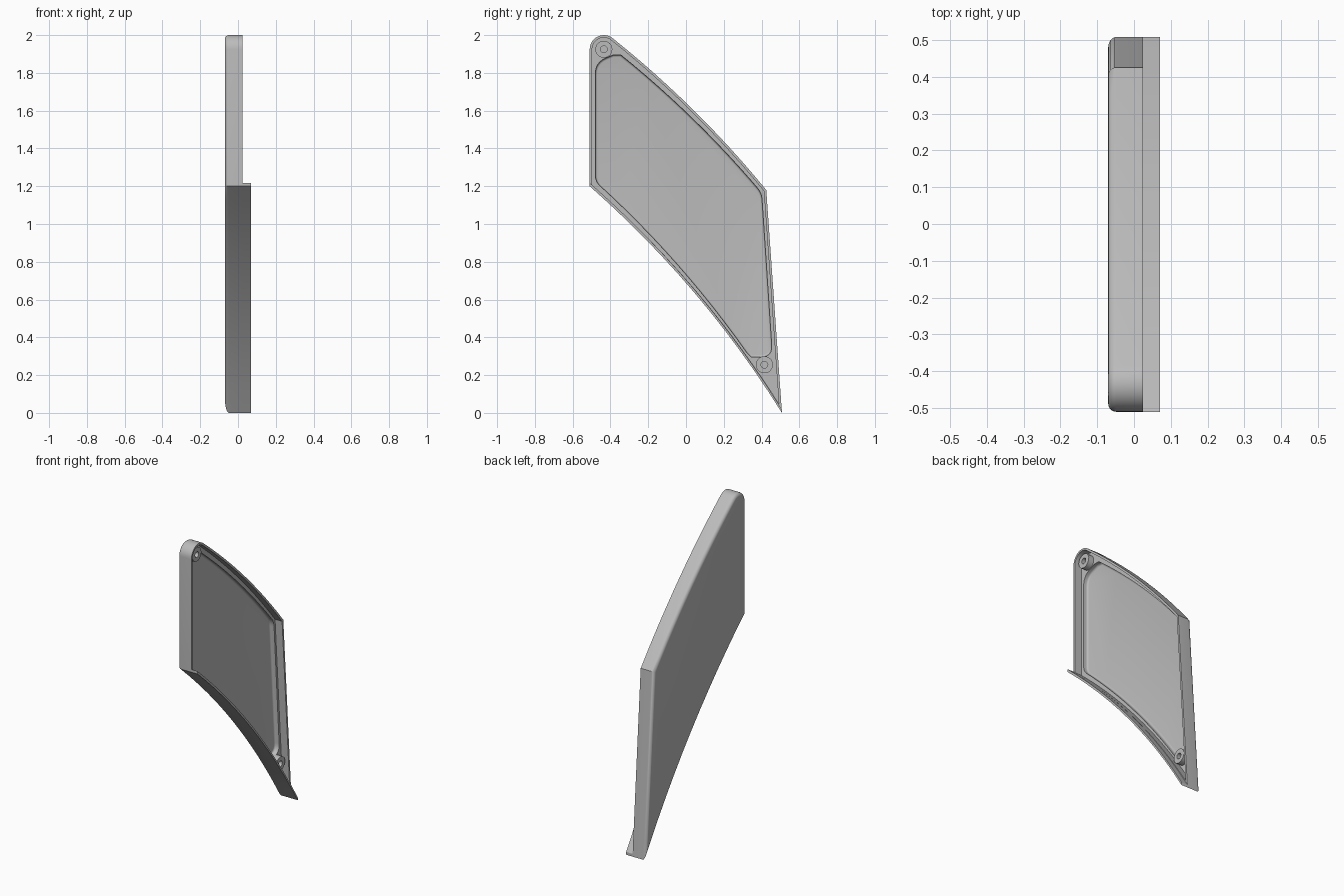
import bpy, bmesh, math
from mathutils import Vector

cube = bpy.data.objects.get("Cube")
if cube:
    bpy.data.objects.remove(cube)

grey = bpy.data.materials.new("plain grey")
grey.use_nodes = True
colour = (0.5, 0.5, 0.5, 1)
grey.diffuse_color = colour
grey.node_tree.nodes["Principled BSDF"].inputs["Base Color"].default_value = colour

# Depths along x
FACE, LEDGE, FLOOR, RIM, LIP = -0.07, -0.025, -0.055, 0.025, 0.07
WALL = 0.013
FILLET = 0.022


def bow(a, b, sag, n=12):
    """Shallow arc from a to b in the (y, z) plane, bulging up and back."""
    a, b = Vector(a), Vector(b)
    d = b - a
    out = Vector((-d.y, d.x)).normalized()
    return [a + d * (i / n) + out * sag * 4 * (i / n) * (1 - i / n) for i in range(n + 1)]


def rounded(points, radii, n=6):
    """Round the chosen corners of a closed loop."""
    result = []
    for i, p in enumerate(points):
        r = radii.get(i)
        if not r:
            result.append(p)
            continue
        a = p + (points[i - 1] - p).normalized() * r
        b = p + (points[(i + 1) % len(points)] - p).normalized() * r
        for k in range(n + 1):
            t = k / n
            result.append(a * (1 - t) ** 2 + p * 2 * t * (1 - t) + b * t * t)
    return result


def inset(loop, d):
    """Move a clockwise loop inward by d with mitred corners."""
    result = []
    for i, p in enumerate(loop):
        e1 = (p - loop[i - 1]).normalized()
        e2 = (loop[(i + 1) % len(loop)] - p).normalized()
        n1, n2 = Vector((e1.y, -e1.x)), Vector((e2.y, -e2.x))
        result.append(p + (n1 + n2) * d / (1 + n1.dot(n2)))
    return result


def add_ring(bm, loop, x):
    return [bm.verts.new((x, p.x, p.y)) for p in loop]


def bridge(bm, a, b):
    for i in range(len(a)):
        j = (i + 1) % len(a)
        bm.faces.new((a[i], a[j], b[j], b[i]))


def loft(bm, rings):
    for a, b in zip(rings, rings[1:]):
        bridge(bm, a, b)


def finish(bm, name):
    bmesh.ops.recalc_face_normals(bm, faces=bm.faces)
    mesh = bpy.data.meshes.new(name)
    bm.to_mesh(mesh)
    bm.free()
    mesh.materials.append(grey)
    obj = bpy.data.objects.new(name, mesh)
    bpy.context.collection.objects.link(obj)
    bpy.ops.object.select_all(action='DESELECT')
    obj.select_set(True)
    bpy.context.view_layer.objects.active = obj
    bpy.ops.object.shade_smooth_by_angle(angle=math.radians(30))
    return obj


# Outline of the panel: front edge, rounded top, bowed upper edge, back edge, bowed lower edge
top_centre, top_radius = Vector((-0.435, 1.925)), 0.075
top_arc = []
for k in range(13):
    a = math.radians(180 - 132 * k / 12)
    top_arc.append(top_centre + top_radius * Vector((math.cos(a), math.sin(a))))
upper = bow(top_arc[-1], (0.425, 1.18), 0.03)
lower = bow((-0.51, 1.2), (0.508, 0.0), 0.058)
outline = top_arc + upper[1:] + lower[::-1]

# Outline of the pocket
pocket_upper = bow((-0.345, 1.895), (0.4, 1.165), 0.025)
pocket_lower = bow((-0.48, 1.225), (0.325, 0.315), 0.034)
corners = [Vector((-0.48, 1.855)), Vector((-0.385, 1.895))]
heel = [Vector((0.458, 0.295)), Vector((0.345, 0.295))]
pocket = corners + pocket_upper + heel + pocket_lower[::-1]
end_upper = len(corners) + len(pocket_upper) - 1
pocket = rounded(pocket, {0: 0.06, end_upper: 0.035, end_upper + 1: 0.065,
                          len(pocket) - 1: 0.035})

# Panel shell with filleted outer face, rim, ledge and pocket
bm = bmesh.new()
rings = []
for k in range(7):
    a = math.pi / 2 * k / 6
    rings.append(add_ring(bm, inset(outline, FILLET * (1 - math.sin(a))),
                          FACE + FILLET * (1 - math.cos(a))))
bm.faces.new(rings[0])
rings.append(add_ring(bm, outline, RIM))
rings.append(add_ring(bm, inset(outline, WALL), RIM))
rings.append(add_ring(bm, inset(outline, WALL), LEDGE))
loft(bm, rings)

pocket_rings = [add_ring(bm, pocket, LEDGE)]
for k in range(5):
    a = math.pi / 2 * k / 4
    r = 0.012
    pocket_rings.append(add_ring(bm, inset(pocket, r * (1 - math.cos(a))),
                                 FLOOR + r * (1 - math.sin(a))))
loft(bm, pocket_rings)
bm.faces.new(pocket_rings[-1])

border = []
for ring in (rings[-1], pocket_rings[0]):
    border += [bm.edges.get((ring[i - 1], ring[i])) for i in range(len(ring))]
bmesh.ops.triangle_fill(bm, edges=border, use_beauty=True, normal=(1, 0, 0))
finish(bm, "panel_shell")

# Lip that continues the lower edge beyond the rim
bm = bmesh.new()
section = lower + [p + Vector((0, 0.018)) for p in reversed(lower)]
ends = [add_ring(bm, section, x) for x in (RIM, LIP)]
loft(bm, ends)
half = len(lower)
for ring in ends:
    for i in range(half - 1):
        bm.faces.new((ring[i], ring[i + 1], ring[-2 - i], ring[-1 - i]))
finish(bm, "lower_lip")

# Screw bosses
for name, centre in (("upper_boss", top_centre), ("lower_boss", Vector((0.415, 0.255)))):
    bm = bmesh.new()
    rings = []
    for radius, x in ((0.045, LEDGE), (0.045, 0.012), (0.018, 0.012), (0.018, LEDGE + 0.002)):
        circle = [centre + radius * Vector((math.cos(a), math.sin(a)))
                  for a in (math.tau * k / 32 for k in range(32))]
        rings.append(add_ring(bm, circle, x))
    loft(bm, rings)
    bm.faces.new(rings[-1])
    finish(bm, name)
